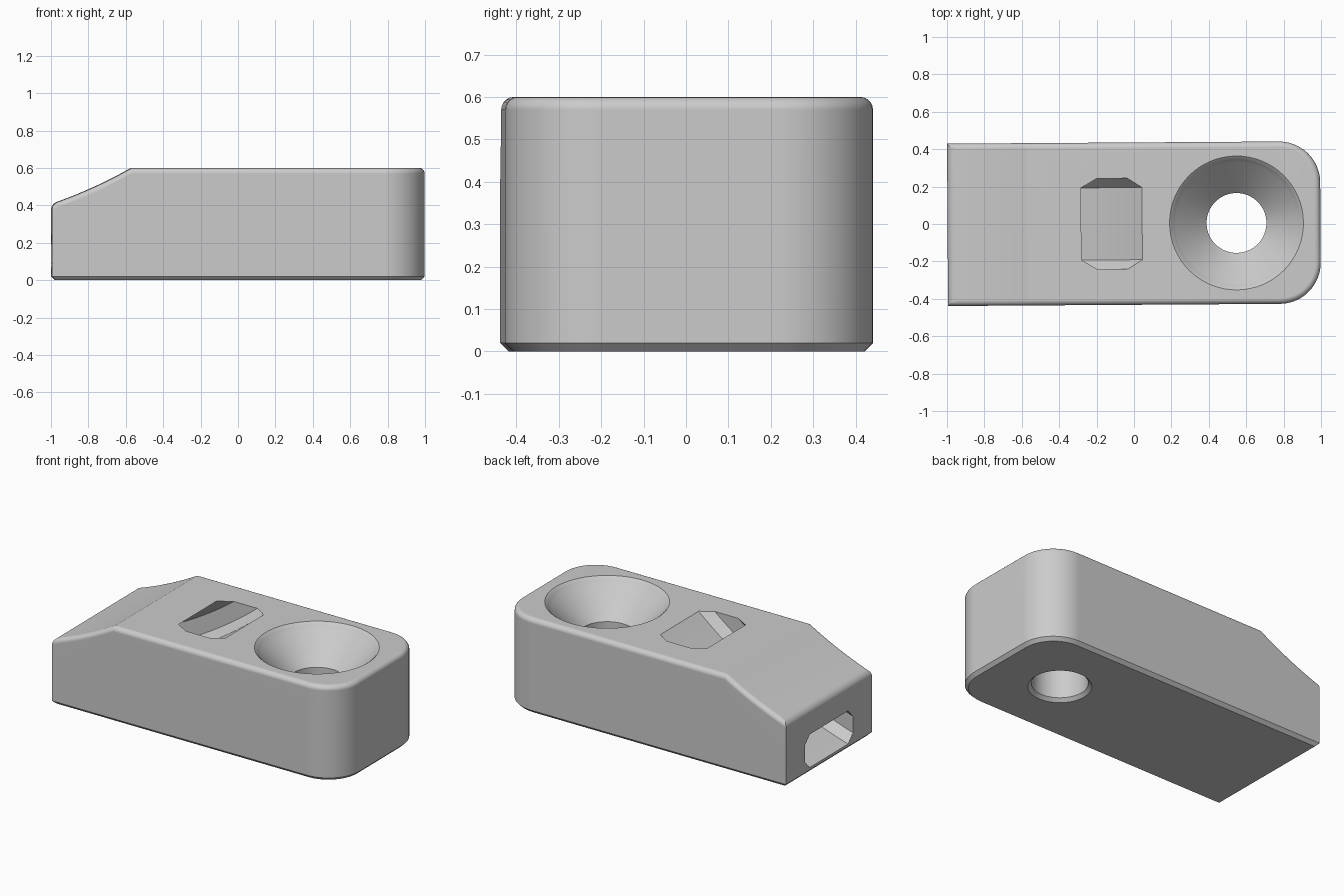
import bpy, bmesh
from math import sin, cos, pi, sqrt
from mathutils import Matrix

if "Cube" in bpy.data.objects:
    bpy.data.objects.remove(bpy.data.objects["Cube"], do_unlink=True)

# Main sizes
HALF_L, HALF_W, HEIGHT = 0.997, 0.434, 0.6
CORNER, FILLET, CHAMFER = 0.22, 0.03, 0.02
# Shared centre of the ramp arc and the curved channel
ARC_X, ARC_Z, RAMP_R = -1.8, 2.76, 2.485
RAMP_END = ARC_X + sqrt(RAMP_R ** 2 - (ARC_Z - HEIGHT) ** 2)
HOLE_X = 0.548

grey = bpy.data.materials.new("light grey")
grey.use_nodes = True
grey.diffuse_color = (0.6, 0.6, 0.6, 1)
grey.node_tree.nodes["Principled BSDF"].inputs["Base Color"].default_value = (0.6, 0.6, 0.6, 1)


def make_object(name, bm):
    bmesh.ops.recalc_face_normals(bm, faces=bm.faces)
    mesh = bpy.data.meshes.new(name)
    bm.to_mesh(mesh)
    bm.free()
    mesh.materials.append(grey)
    obj = bpy.data.objects.new(name, mesh)
    bpy.context.collection.objects.link(obj)
    return obj


def bridge(bm, a, b):
    n = len(a)
    for i in range(n):
        j = (i + 1) % n
        bm.faces.new((a[i], a[j], b[j], b[i]))


def top_height(x):
    if x >= RAMP_END - 1e-6:
        return HEIGHT
    return ARC_Z - sqrt(RAMP_R ** 2 - (x - ARC_X) ** 2)


def outline(inset):
    # Plan shape: square at one end, rounded corners at the other
    steps = 12
    half = [(-HALF_L + inset, HALF_W - inset)]
    start = -HALF_L + 0.05
    half += [(start + (RAMP_END - start) * i / steps, HALF_W - inset) for i in range(steps + 1)]
    r = CORNER - inset
    for i in range(steps + 1):
        a = pi / 2 * (1 - i / steps)
        half.append((HALF_L - CORNER + r * cos(a), HALF_W - CORNER + r * sin(a)))
    return half + [(x, -y) for x, y in reversed(half)]


def make_body():
    bm = bmesh.new()
    rings = []
    for inset, z in ((CHAMFER, 0), (0, CHAMFER)):
        rings.append([bm.verts.new((x, y, z)) for x, y in outline(inset)])
    # Rounded upper edge that follows the ramp
    for k in range(6):
        a = pi / 2 * k / 5
        inset, drop = FILLET * (1 - cos(a)), FILLET * (1 - sin(a))
        rings.append([bm.verts.new((x, y, top_height(x) - drop)) for x, y in outline(inset)])
    for a, b in zip(rings, rings[1:]):
        bridge(bm, a, b)
    # Top and bottom closed by strips across the width
    for ring in (rings[0], rings[-1]):
        n = len(ring)
        for i in range(n // 2 - 1):
            bm.faces.new((ring[i], ring[i + 1], ring[n - 2 - i], ring[n - 1 - i]))
    return make_object("body", bm)


def make_screw_hole():
    # Lathed cutter: bottom chamfer, bore, cone and softened rim
    profile = [(0.2, -0.02), (0.16, 0.02), (0.16, 0.4), (0.325, 0.565),
               (0.338, 0.58), (0.346, 0.59), (0.358, HEIGHT), (0.358, 0.7)]
    bm = bmesh.new()
    n = 64
    rings = [[bm.verts.new((HOLE_X + r * cos(2 * pi * i / n), r * sin(2 * pi * i / n), z))
              for i in range(n)] for r, z in profile]
    for a, b in zip(rings, rings[1:]):
        bridge(bm, a, b)
    bm.faces.new(rings[0])
    bm.faces.new(rings[-1])
    return make_object("screw_hole_cutter", bm)


def make_channel():
    # Octagonal section swept on an arc from the end face up to the top
    inner, outer, w, c = 2.64, 2.84, 0.243, 0.05
    section = [(inner, w - c), (inner + c, w), (outer - c, w), (outer, w - c)]
    section += [(r, -y) for r, y in reversed(section)]
    bm = bmesh.new()
    rings = []
    steps = 28
    for i in range(steps + 1):
        t = 0.25 + 0.55 * i / steps
        rings.append([bm.verts.new((ARC_X + r * sin(t), y, ARC_Z - r * cos(t))) for r, y in section])
    for a, b in zip(rings, rings[1:]):
        bridge(bm, a, b)
    bm.faces.new(rings[0])
    bm.faces.new(rings[-1])
    return make_object("channel_cutter", bm)


body = make_body()
bpy.context.view_layer.update()
for o in bpy.context.selected_objects:
    o.select_set(False)
bpy.context.view_layer.objects.active = body
body.select_set(True)

# Cut the hole and the channel
for cutter in (make_screw_hole(), make_channel()):
    mod = body.modifiers.new("cut", "BOOLEAN")
    mod.operation = "DIFFERENCE"
    mod.solver = "EXACT"
    mod.object = cutter
    bpy.ops.object.modifier_apply(modifier=mod.name)
    bpy.data.objects.remove(cutter, do_unlink=True)

# The block sits at a very slight turn
body.data.transform(Matrix.Translation((0, 0.002, 0)) @ Matrix.Rotation(0.0065, 4, "Z"))

bpy.ops.object.shade_smooth_by_angle(angle=0.4)
weighted = body.modifiers.new("even_shading", "WEIGHTED_NORMAL")
weighted.keep_sharp = True
